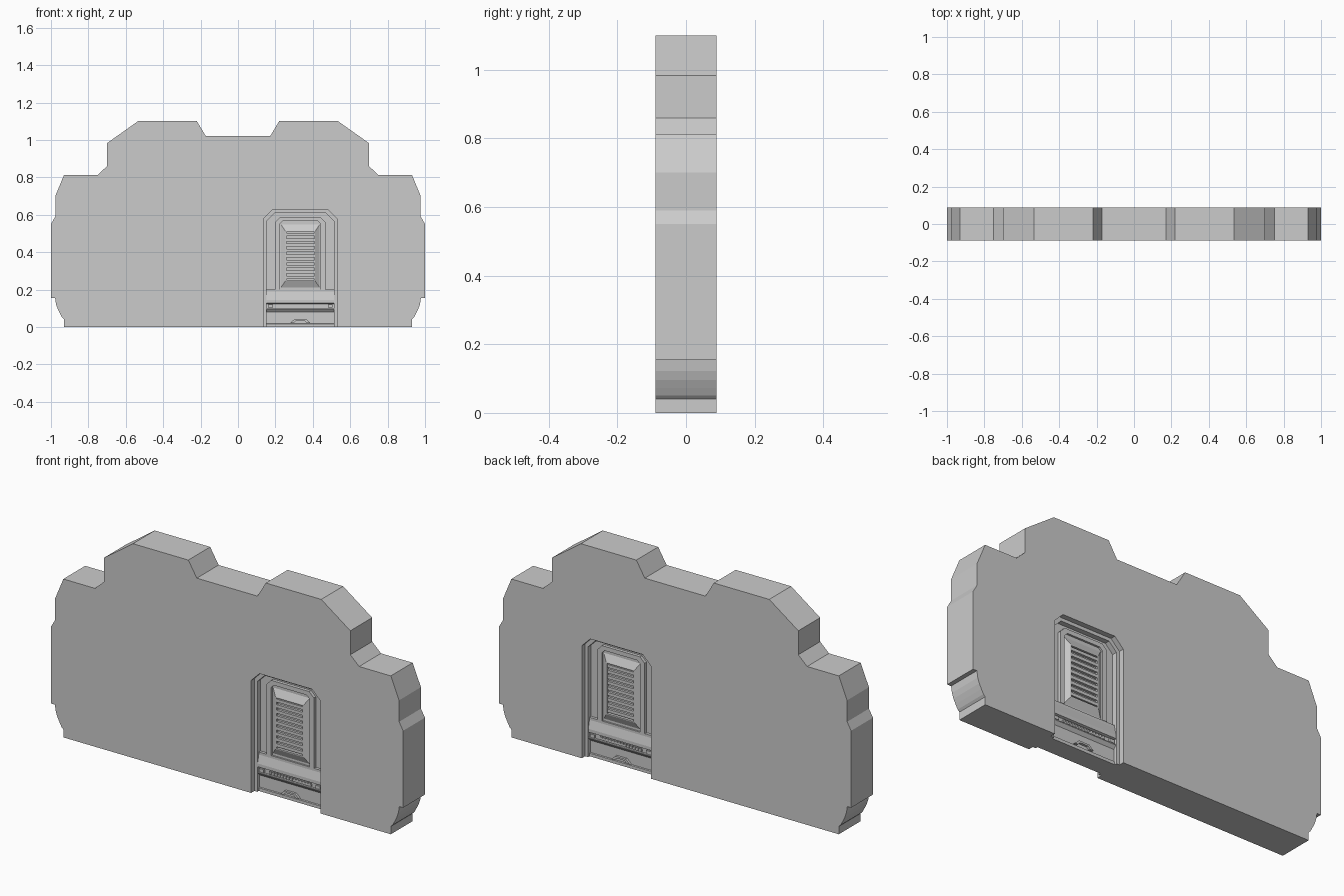
import bpy, bmesh

if "Cube" in bpy.data.objects:
    bpy.data.objects.remove(bpy.data.objects["Cube"])

DX = 0.333   # door centre in x


def finish(bm, name):
    bmesh.ops.recalc_face_normals(bm, faces=bm.faces[:])
    me = bpy.data.meshes.new(name)
    bm.to_mesh(me)
    bm.free()
    ob = bpy.data.objects.new(name, me)
    bpy.context.collection.objects.link(ob)
    return ob


def loft(name, loops):
    """Bridge equal-length point loops and cap both ends."""
    bm = bmesh.new()
    rows = [[bm.verts.new(p) for p in loop] for loop in loops]
    n = len(rows[0])
    for a, b in zip(rows, rows[1:]):
        for i in range(n):
            j = (i + 1) % n
            bm.faces.new((a[i], a[j], b[j], b[i]))
    bm.faces.new(rows[0])
    bm.faces.new(rows[-1])
    return finish(bm, name)


def prism(name, pts, d):
    """Front (x, z) profile running through the wall from y=-d to y=d."""
    return loft(name, [[(x, y, z) for x, z in pts] for y in (-d, d)])


def rect(hw, z0, z1, cx=DX):
    return [(cx - hw, z0), (cx + hw, z0), (cx + hw, z1), (cx - hw, z1)]


def arch(hw, z0, z1, c):
    """Door outline with clipped top corners, from left foot to right foot."""
    return [(DX - hw, z0), (DX - hw, z1 - c), (DX - hw + c, z1),
            (DX + hw - c, z1), (DX + hw, z1 - c), (DX + hw, z0)]


# Wall slab, mirrored outline with a doorway notch in the bottom edge
half = [(0.93, 0), (0.93, 0.04), (0.94, 0.05), (0.952, 0.072), (0.964, 0.096),
        (0.973, 0.122), (0.978, 0.155), (1, 0.155), (1, 0.55), (0.977, 0.59),
        (0.977, 0.70), (0.93, 0.813), (0.75, 0.813), (0.70, 0.86),
        (0.70, 0.983), (0.535, 1.10), (0.22, 1.10), (0.172, 1.02)]
outline = half + [(-x, z) for x, z in reversed(half)]
prism("wall", outline + arch(0.197, 0, 0.625, 0.048), 0.0885)

# Door frame ledge and door leaf
prism("door_frame", arch(0.197, 0, 0.625, 0.048)
      + arch(0.18, 0, 0.608, 0.042)[::-1], 0.062)
prism("door_leaf", arch(0.18, 0, 0.608, 0.042), 0.036)
prism("door_panel_rim", arch(0.134, 0.2, 0.588, 0.026)
      + arch(0.109, 0.2, 0.566, 0.016)[::-1], 0.052)
prism("door_panel", arch(0.109, 0.2, 0.566, 0.016), 0.042)

# Raised bevelled vent surround with sunken centre, one per side
for side, s in (("front", -1), ("back", 1)):
    steps = [(0.107, 0.207, 0.553, 0.04), (0.08, 0.245, 0.513, 0.058),
             (0.075, 0.25, 0.508, 0.058), (0.075, 0.25, 0.508, 0.044)]
    loft("vent_surround_" + side,
         [[(x, s * d, z) for x, z in rect(hw, a, b)] for hw, a, b, d in steps])

# Vent slats
N = 9
pitch = (0.508 - 0.25) / N
for i in range(N):
    z = 0.25 + pitch * (i + 0.25)
    prism(f"vent_slat_{i}", rect(0.075, z, z + pitch * 0.55), 0.056)

# Lower door section: sill, recessed kick panel, rail groove and sloped top
prof = [(0.05, 0), (0.05, 0.016), (0.044, 0.018), (0.044, 0.08), (0.058, 0.096),
        (0.058, 0.1), (0.048, 0.1), (0.048, 0.124), (0.06, 0.128),
        (0.06, 0.145), (0.05, 0.187), (0.05, 0.2)]
section = prof + [(-y, z) for y, z in reversed(prof)]
loft("lower_door", [[(DX + x, y, z) for y, z in section] for x in (-0.18, 0.18)])

# Rail blocks, toothed centre bar and handle
for s in (-1, 1):
    prism("rail_block", rect(0.013, 0.103, 0.12, DX + s * 0.16), 0.057)
prism("rail_bar", rect(0.12, 0.104, 0.114), 0.053)
for i in range(14):
    prism(f"rail_tooth_{i}", rect(0.005, 0.104, 0.12, DX - 0.112 + i * 0.224 / 13), 0.055)
prism("handle", [(DX - 0.053, 0.022), (DX - 0.03, 0.043), (DX + 0.03, 0.043),
                 (DX + 0.053, 0.022), (DX + 0.035, 0.022), (DX + 0.022, 0.034),
                 (DX - 0.022, 0.034), (DX - 0.035, 0.022)], 0.056)
